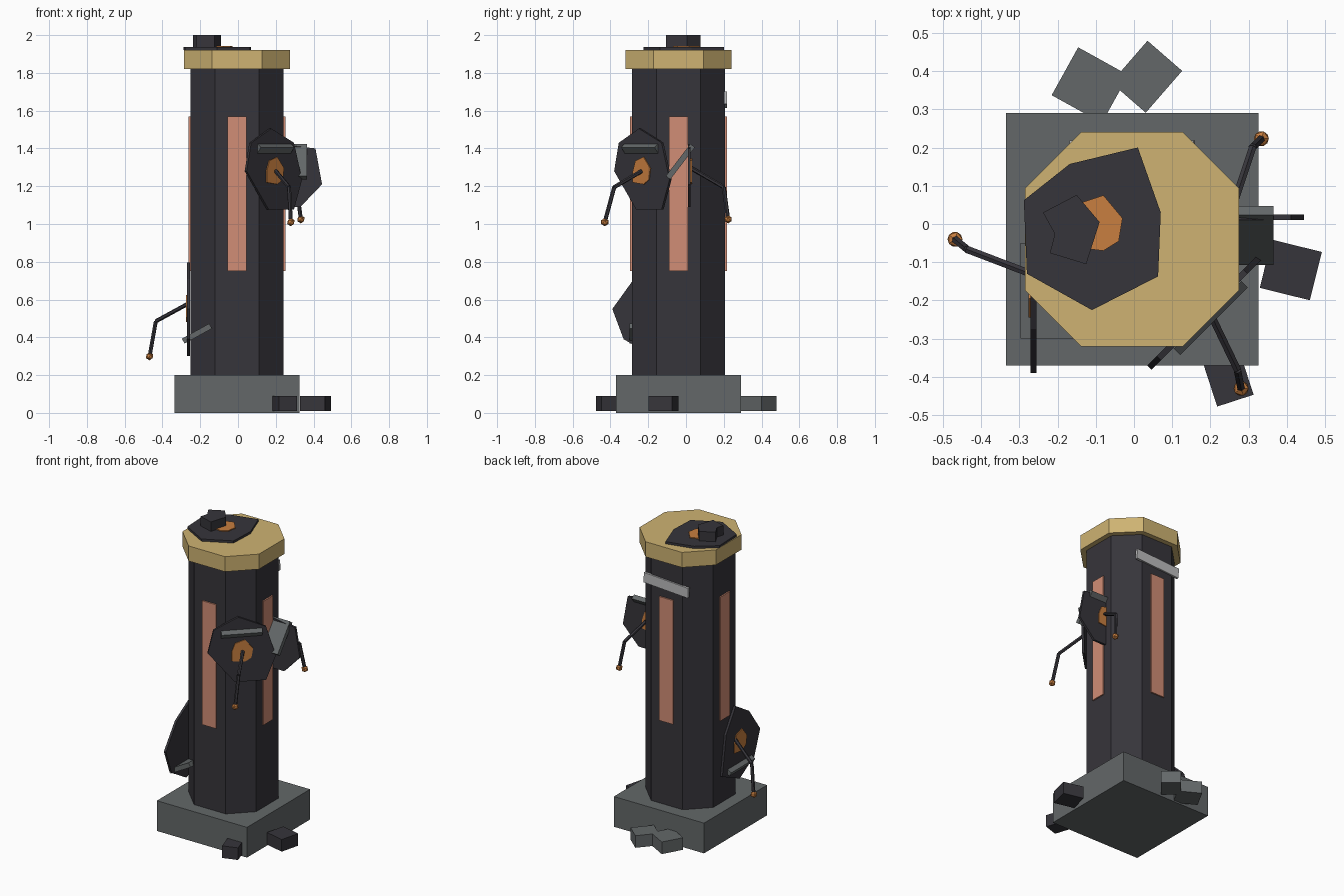
import bpy, bmesh
from math import radians
from mathutils import Matrix, Vector

cube = bpy.data.objects.get("Cube")
if cube:
    bpy.data.objects.remove(cube, do_unlink=True)


def material(name, rgb):
    m = bpy.data.materials.new(name)
    m.use_nodes = True
    m.diffuse_color = (*rgb, 1)
    m.node_tree.nodes["Principled BSDF"].inputs["Base Color"].default_value = (*rgb, 1)
    return m


DARK = material("charcoal", (0.037, 0.035, 0.043))
GREY = material("stone grey", (0.125, 0.137, 0.14))
GOLD = material("pale brass", (0.62, 0.45, 0.17))
PINK = material("salmon", (0.64, 0.27, 0.18))
ORANGE = material("copper", (0.58, 0.21, 0.05))
SILVER = material("light grey", (0.5, 0.5, 0.51))


def finish(name, bm, mat, matrix=Matrix()):
    bm.transform(matrix)
    bmesh.ops.recalc_face_normals(bm, faces=bm.faces)
    mesh = bpy.data.meshes.new(name)
    bm.to_mesh(mesh)
    bm.free()
    mesh.materials.append(mat)
    obj = bpy.data.objects.new(name, mesh)
    bpy.context.collection.objects.link(obj)
    return obj


def frame(origin, across, up):
    """Local x runs across, y runs up and z points outwards."""
    across, up = Vector(across).normalized(), Vector(up).normalized()
    rot = Matrix((across, up, across.cross(up))).transposed().to_4x4()
    return Matrix.Translation(origin) @ rot


def prism(name, outline, low, high, mat, matrix=Matrix()):
    bm = bmesh.new()
    face = bm.faces.new([bm.verts.new((x, y, low)) for x, y in outline])
    ext = bmesh.ops.extrude_face_region(bm, geom=[face])
    verts = [g for g in ext["geom"] if isinstance(g, bmesh.types.BMVert)]
    bmesh.ops.translate(bm, verts=verts, vec=(0, 0, high - low))
    return finish(name, bm, mat, matrix)


def box(name, size, mat, matrix):
    bm = bmesh.new()
    bmesh.ops.create_cube(bm, size=1)
    return finish(name, bm, mat, matrix @ Matrix.Diagonal((*size, 1)))


def rod(name, a, b, radius, mat):
    a, b = Vector(a), Vector(b)
    bm = bmesh.new()
    bmesh.ops.create_cone(bm, cap_ends=True, segments=6, radius1=radius,
                          radius2=radius, depth=(b - a).length)
    turn = (b - a).to_track_quat("Z", "Y").to_matrix().to_4x4()
    return finish(name, bm, mat, Matrix.Translation((a + b) / 2) @ turn)


def chamfered(half, edge):
    return [(edge, -half), (half, -edge), (half, edge), (edge, half),
            (-edge, half), (-half, edge), (-half, -edge), (-edge, -half)]


# Plinth, column and cap
CX, CY = -0.005, -0.04
axis = Matrix.Translation((CX, CY, 0))
box("plinth", (0.66, 0.66, 0.2), GREY, axis @ Matrix.Translation((0, 0, 0.1)))
prism("column", chamfered(0.247, 0.116), 0.2, 1.82, DARK, axis)
prism("cap", chamfered(0.28, 0.133), 1.82, 1.92, GOLD, axis)

# Long inlaid panel on each main face
for i, side in enumerate(("front", "left", "back", "right")):
    place = axis @ Matrix.Rotation(radians(90 * i), 4, "Z")
    box(side + "_panel", (0.1, 0.02, 0.82), PINK,
        place @ Matrix.Translation((0, -0.246, 1.16)))

# Slightly crooked plate on the back
box("back_plate", (0.325, 0.016, 0.066), SILVER,
    Matrix.Translation((-0.005, 0.21, 1.658)) @ Matrix.Rotation(radians(-3.5), 4, "Y"))

# Loose blocks around the plinth
for name, x, y, turn, w, d, mat in (
        ("back_block_a", -0.115, 0.363, -29, 0.15, 0.143, GREY),
        ("back_block_b", 0.033, 0.385, -41, 0.12, 0.145, GREY),
        ("left_block", 0.41, -0.12, -14, 0.135, 0.13, DARK),
        ("front_block", 0.245, -0.40, 18, 0.1, 0.13, DARK)):
    box(name, (w, d, 0.08), mat, Matrix.Translation((x, y, 0.05))
        @ Matrix.Rotation(radians(turn), 4, "Z"))

# Angular shields with a copper core
CORE = [(-0.06, 0), (-0.04, 0.055), (0.02, 0.075), (0.07, 0.015),
        (0.06, -0.045), (0.02, -0.07), (-0.06, -0.06)]
corner = frame((0.18, -0.225, 1.28), (1, 1, 0), (0, 0, 1))
left = frame((0.24, 0.01, 1.28), (-1, 0, 0), (0, 0, 1))
right = frame((-0.255, -0.175, 0.55), (0, -1, 0), (0, 0, 1))
top = frame((-0.1, 0, 1.922), (1, 0, 0), (0, 1, 0))
shields = (
    ("corner", corner, [(-0.02, 0.225), (0.15, 0.15), (0.21, -0.045), (0.15, -0.203),
                        (-0.04, -0.203), (-0.205, 0), (-0.17, 0.15)]),
    ("left", left, [(-0.17, 0.12), (-0.205, -0.07), (-0.09, -0.19), (0.1, -0.19),
                    (0.2, 0), (0.14, 0.13), (0, 0.14)]),
    ("right", right, [(-0.04, 0.245), (0.1, 0.16), (0.215, 0), (0.155, -0.16),
                      (0, -0.25), (-0.18, -0.17), (-0.14, 0.09)]),
    ("top", top, [(0.11, 0.2), (0.17, 0.03), (0.163, -0.137), (-0.01, -0.225),
                  (-0.18, -0.13), (-0.188, 0.062), (-0.068, 0.157)]))
for name, place, outline in shields:
    prism(name + "_shield", outline, 0, 0.015, DARK, place)
    prism(name + "_core", CORE, 0.01, 0.021, ORANGE, place)


# Slanted brow slab running through each side shield
def brow(name, place, outer, inner):
    (n1, u1), (n2, u2) = outer, inner
    a, b = Vector((0, u1, n1)), Vector((0, u2, n2))
    slab = frame((a + b) / 2, (1, 0, 0), a - b)
    box(name, (0.25, (a - b).length, 0.03), GREY, place @ slab)


brow("corner_brow", corner, (0.03, 0.135), (-0.11, -0.035))
brow("left_brow", left, (0.025, 0.135), (-0.105, -0.035))
brow("right_brow", right, (0.035, -0.17), (-0.11, -0.09))

# Bent feelers ending in copper knobs
for name, start, elbow, tip in (
        ("corner", (0.2, -0.235, 1.28), (0.27, -0.38, 1.195), (0.28, -0.43, 1.01)),
        ("left", (0.25, 0.02, 1.3), (0.31, 0.2, 1.195), (0.333, 0.223, 1.025)),
        ("right", (-0.27, -0.13, 0.575), (-0.435, -0.067, 0.485), (-0.468, -0.04, 0.3))):
    rod(name + "_upper_feeler", start, elbow, 0.011, DARK)
    rod(name + "_lower_feeler", elbow, tip, 0.011, DARK)
    bm = bmesh.new()
    bmesh.ops.create_icosphere(bm, subdivisions=1, radius=0.022)
    finish(name + "_knob", bm, ORANGE, Matrix.Translation(tip))

# Broken lump on the top shield
prism("top_lump", [(-0.238, 0.03), (-0.15, 0.076), (-0.09, 0.005), (-0.125, -0.105),
                   (-0.22, -0.076), (-0.207, -0.026)], 1.935, 2.0, DARK)
